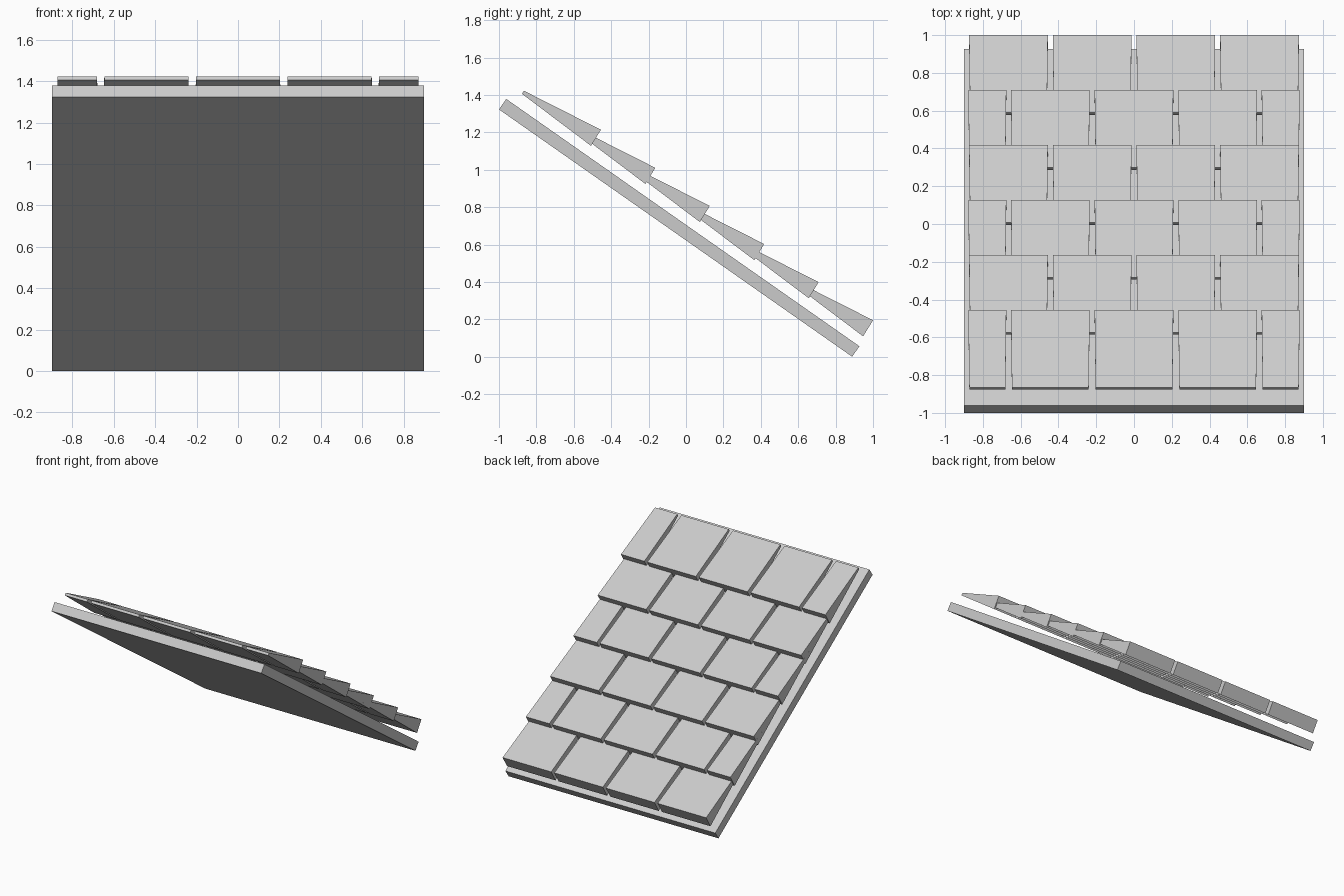
import bpy, bmesh, math
from mathutils import Matrix

if "Cube" in bpy.data.objects:
    bpy.data.objects.remove(bpy.data.objects["Cube"], do_unlink=True)

# Single plain grey for everything
grey = bpy.data.materials.new("plain_grey")
grey.use_nodes = True
grey.diffuse_color = (0.6, 0.6, 0.6, 1)
grey.node_tree.nodes["Principled BSDF"].inputs["Base Color"].default_value = (0.6, 0.6, 0.6, 1)

PITCH = math.radians(35)
ROWS = 6
ROW_DROP = (0.291, -0.2037)   # shift in y and z from one course to the next
SPACING = 0.443               # distance between tile centres
FULL, HALF = 0.2083, 0.1005   # half widths at the thick end
TAPER = 0.005                 # narrowing at the thin end

# Wedge side profile of the top course: (y, z, is_thin_end)
WEDGE = [(-0.866, 1.422, 1), (-0.877, 1.406, 1), (-0.508, 1.128, 0), (-0.455, 1.214, 0)]


def add_object(name, bm):
    bmesh.ops.recalc_face_normals(bm, faces=bm.faces)
    mesh = bpy.data.meshes.new(name)
    bm.to_mesh(mesh)
    bm.free()
    mesh.materials.append(grey)
    obj = bpy.data.objects.new(name, mesh)
    bpy.context.collection.objects.link(obj)
    return obj


def add_tile(bm, x, half_width, row):
    """Tapered wedge tile, bridged between its two side profiles."""
    sides = []
    for s in (-1, 1):
        sides.append([bm.verts.new((x + s * (half_width - TAPER * thin),
                                    y + row * ROW_DROP[0],
                                    z + row * ROW_DROP[1])) for y, z, thin in WEDGE])
        bm.faces.new(sides[-1])
    a, b = sides
    for i in range(len(a)):
        j = (i + 1) % len(a)
        bm.faces.new((a[i], a[j], b[j], b[i]))


# Sloping roof board under the tiles
bm = bmesh.new()
bmesh.ops.create_cube(bm, size=1)
bmesh.ops.transform(bm, verts=bm.verts, matrix=Matrix.Diagonal((1.8, 2.305, 0.068, 1)))
board = add_object("roof_board", bm)
board.rotation_euler.x = -PITCH
board.location = (0, -0.0364, 0.6895)

# Tile courses, alternating broken and whole end tiles
for row in range(ROWS):
    bm = bmesh.new()
    if row % 2 == 0:
        for i in (-1, 0, 1):
            add_tile(bm, i * SPACING, FULL, row)
        for s in (-1, 1):
            add_tile(bm, s * 0.7765, HALF, row)
    else:
        for i in range(4):
            add_tile(bm, (i - 1.5) * SPACING, FULL, row)
    add_object(f"tile_course_{row + 1}", bm)
